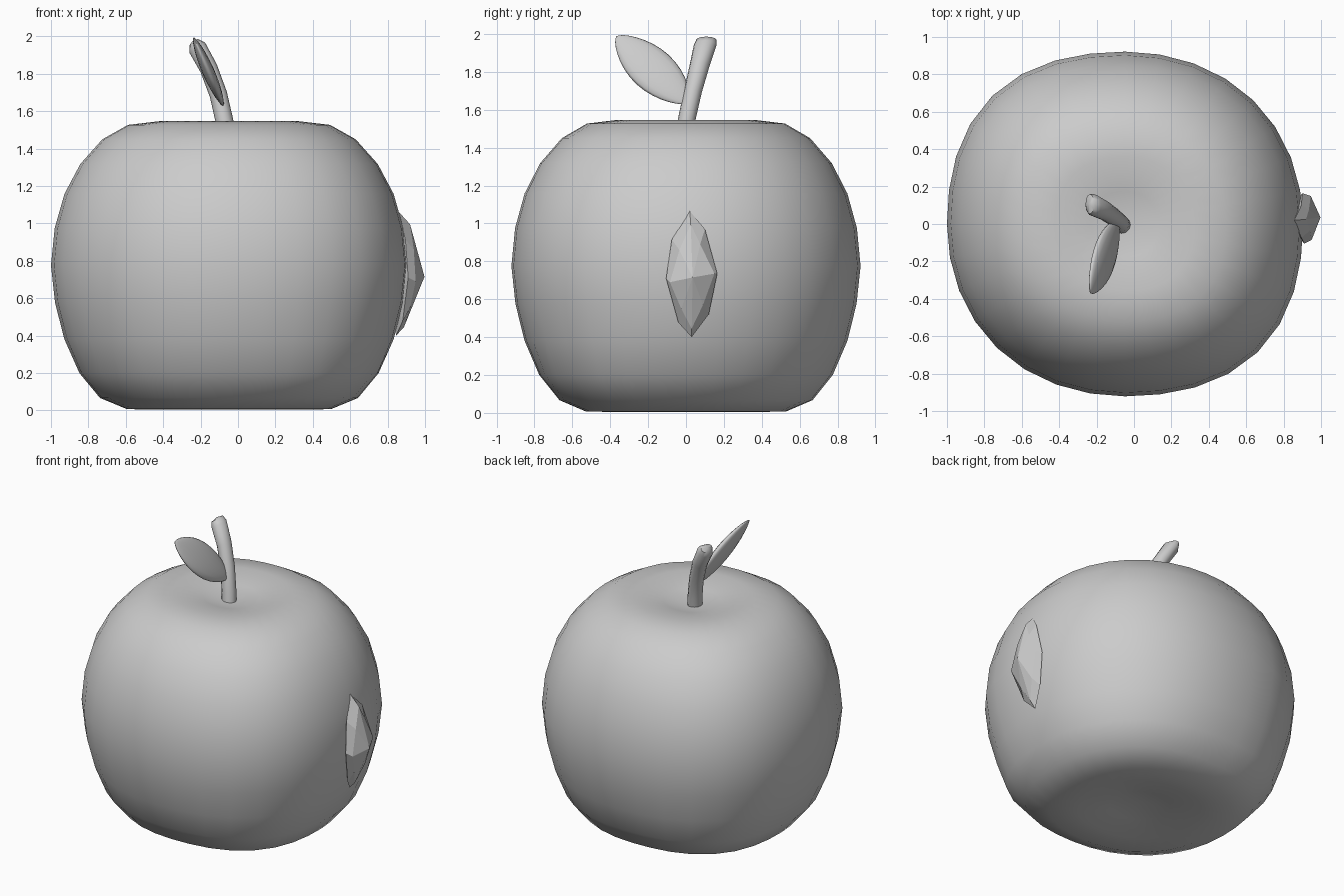
import bpy
import bmesh
from math import sin, cos, pi, radians
from mathutils import Vector as V

default = bpy.data.objects.get("Cube")
if default:
    bpy.data.objects.remove(default, do_unlink=True)

grey = bpy.data.materials.new("plain_grey")
grey.use_nodes = True
GREY = (0.6, 0.6, 0.6, 1)
grey.diffuse_color = GREY
grey.node_tree.nodes["Principled BSDF"].inputs["Base Color"].default_value = GREY


def ring(centre, a, b, count):
    """Points of an ellipse with half-axes a and b."""
    steps = [2 * pi * i / count for i in range(count)]
    return [V(centre) + V(a) * cos(s) + V(b) * sin(s) for s in steps]


def loft(name, start, rings, end, smooth=None):
    """Skin a list of rings and close both ends with a fan to a point."""
    bm = bmesh.new()
    rows = [[bm.verts.new(p) for p in r] for r in rings]
    n = len(rows[0])
    first, last = bm.verts.new(start), bm.verts.new(end)
    for i in range(n):
        j = (i + 1) % n
        bm.faces.new((first, rows[0][j], rows[0][i]))
        bm.faces.new((last, rows[-1][i], rows[-1][j]))
        for low, high in zip(rows, rows[1:]):
            bm.faces.new((low[i], low[j], high[j], high[i]))
    bmesh.ops.recalc_face_normals(bm, faces=bm.faces)
    mesh = bpy.data.meshes.new(name)
    bm.to_mesh(mesh)
    bm.free()
    mesh.materials.append(grey)
    obj = bpy.data.objects.new(name, mesh)
    bpy.context.collection.objects.link(obj)
    bpy.ops.object.select_all(action="DESELECT")
    obj.select_set(True)
    bpy.context.view_layer.objects.active = obj
    if smooth:
        bpy.ops.object.shade_smooth_by_angle(angle=radians(smooth))
    return obj


# Fruit body: profile (radius, height above the middle), swelling at its corners
CENTRE = V((-0.048, 0, 0.775))
profile = [(0.18, -0.742), (0.37, -0.77), (0.545, -0.768), (0.69, -0.708),
           (0.80, -0.575), (0.88, -0.395), (0.93, -0.2), (0.952, 0),
           (0.932, 0.2), (0.88, 0.383), (0.795, 0.543), (0.677, 0.675),
           (0.54, 0.752), (0.37, 0.772), (0.18, 0.738)]


def body_ring(radius, height):
    swell = 1.5 if height < -0.5 else 1
    points = []
    for i in range(32):
        s = 2 * pi * i / 32
        corner = sin(2 * s)
        r = radius * (1 + swell * (0.035 * corner ** 2
                                   - 0.018 * corner * abs(corner)))
        points.append(CENTRE + V((r * cos(s), r * 0.968 * sin(s), height)))
    return points


loft("fruit_body", CENTRE - V((0, 0, 0.715)),
     [body_ring(r, h) for r, h in profile], CENTRE + V((0, 0, 0.705)), 80)

# Stem: slightly flattened bent tube with a slanted, rounded tip
stem = [((-0.06, -0.012, 1.42), (0.047, 0, 0.005), 0.047),
        ((-0.073, 0.004, 1.55), (0.047, 0, 0.008), 0.047),
        ((-0.105, 0.035, 1.69), (0.045, 0, 0.015), 0.048),
        ((-0.157, 0.071, 1.83), (0.043, 0, 0.022), 0.053),
        ((-0.218, 0.101, 1.94), (0.042, 0, 0.027), 0.06),
        ((-0.236, 0.107, 1.97), (0.023, 0, 0.016), 0.053)]
rings = [ring(c, a, (0, w, 0), 12) for c, a, w in stem]
loft("stem", stem[0][0], rings, (-0.24, 0.107, 1.979), 45)

# Leaf: plump, blunt lens growing from the stem
root, tip = V((-0.082, 0.015, 1.635)), V((-0.235, -0.367, 1.988))
axis = (tip - root).normalized()
normal = V((1, 0, 0.45)).normalized()
across = axis.cross(normal).normalized()
rings = []
for i in range(1, 16):
    t = (1 - cos(pi * i / 16)) / 2
    swell = sin(pi * t) ** 0.65
    rings.append(ring(root.lerp(tip, t), across * 0.12 * swell,
                      normal * 0.033 * swell, 16))
loft("leaf", root, rings, tip, 80)

# Faceted gem set into the side of the body
rim = [(0.857, 0.02, 1.065), (0.895, 0.1, 0.97), (0.9, 0.165, 0.735),
       (0.88, 0.12, 0.52), (0.845, 0.03, 0.4), (0.88, -0.04, 0.476),
       (0.91, -0.105, 0.71), (0.895, -0.075, 0.915)]
table = [(0.92, 0.025, 0.995), (0.935, 0.075, 0.89), (0.945, 0.15, 0.735),
         (0.925, 0.09, 0.57), (0.887, 0.03, 0.445), (0.92, -0.025, 0.55),
         (0.95, -0.085, 0.69), (0.94, -0.035, 0.86)]
loft("side_gem", (0.8, 0.03, 0.72), [rim, table], (0.997, 0.035, 0.715))
